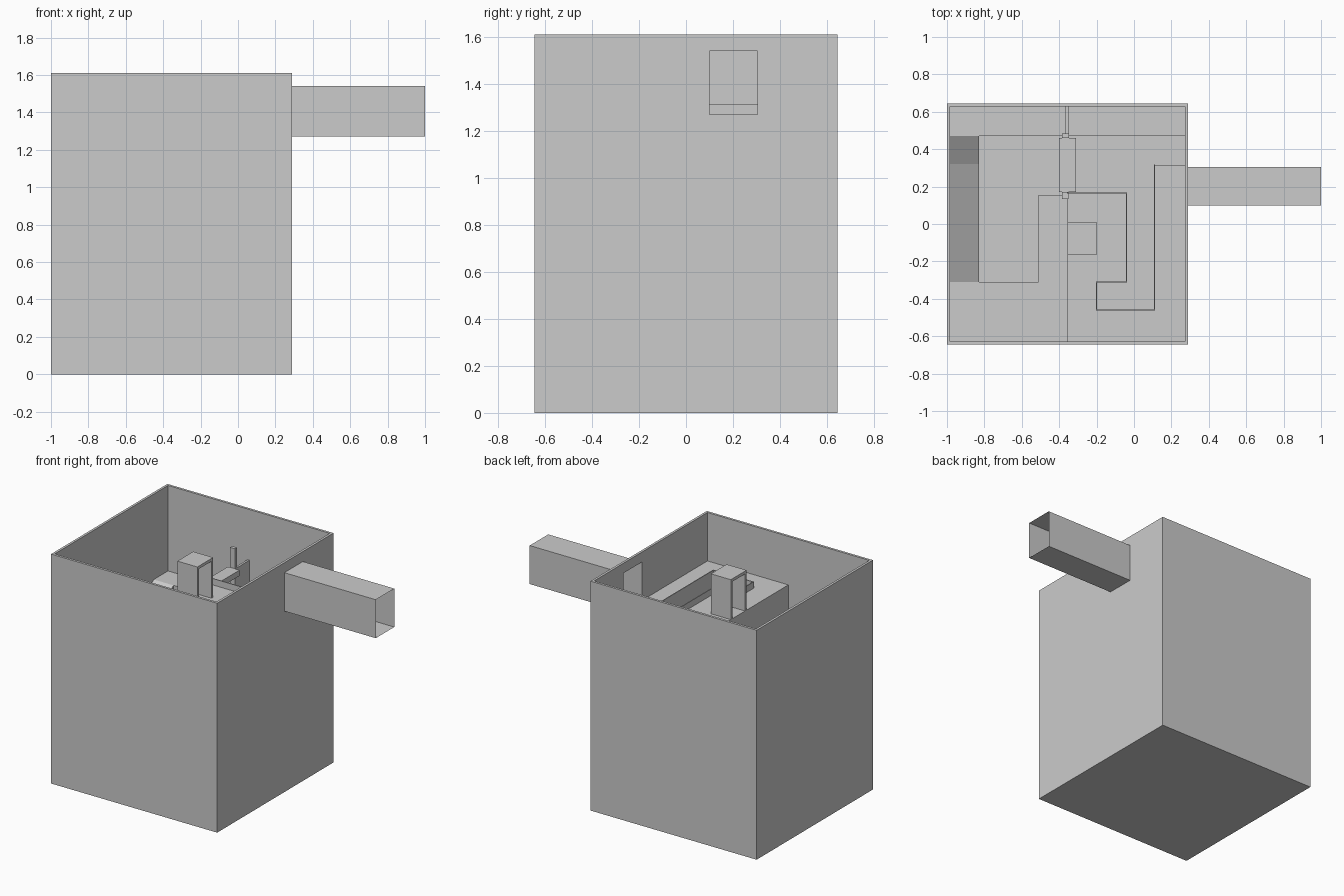
import bpy, bmesh

if "Cube" in bpy.data.objects:
    bpy.data.objects.remove(bpy.data.objects["Cube"])

X0, X1, Y, H, T = -1.0, 0.29, 0.645, 1.61, 0.017   # outer shell and wall thickness
IX0, IX1, IY = X0 + T, X1 - T, Y - T               # inside of the shell
FLOOR, LOW, BACK, HIGH = 0.02, 0.62, 1.01, 1.27    # level heights


def mesh_object(name, bm, recalc=True):
    if recalc:
        bmesh.ops.recalc_face_normals(bm, faces=bm.faces)
    me = bpy.data.meshes.new(name)
    bm.to_mesh(me)
    bm.free()
    ob = bpy.data.objects.new(name, me)
    bpy.context.collection.objects.link(ob)
    return ob


def box(name, x, y, z):
    bm = bmesh.new()
    bmesh.ops.create_cube(bm, size=1)
    for v in bm.verts:
        v.co = [lo + (c + 0.5) * (hi - lo) for c, (lo, hi) in zip(v.co, (x, y, z))]
    return mesh_object(name, bm)


def cut(ob, cutter):
    m = ob.modifiers.new("cut", 'BOOLEAN')
    m.operation = 'DIFFERENCE'
    m.solver = 'EXACT'
    m.object = cutter
    cutter.hide_render = True
    bpy.context.view_layer.objects.active = ob
    bpy.ops.object.modifier_apply(modifier="cut")
    bpy.data.objects.remove(cutter)


def on_shell(a, b):
    """True when an outline edge lies along the inside of the shell."""
    return any(abs(a[i] - b[i]) < 1e-5 and abs(a[i] - w) < 1e-5
               for i, w in ((0, IX0), (0, IX1), (1, IY), (1, -IY)))


def terrace(name, pts, z):
    """Flat top with cliffs wherever it does not touch the shell (points anticlockwise)."""
    bm = bmesh.new()
    top = [bm.verts.new((x, y, z)) for x, y in pts]
    low = [bm.verts.new((x, y, FLOOR)) for x, y in pts]
    bm.faces.new(top)
    for i in range(len(pts)):
        j = (i + 1) % len(pts)
        if not on_shell(pts[i], pts[j]):
            bm.faces.new((low[i], low[j], top[j], top[i]))
    return mesh_object(name, bm, False)


# outer shell with a doorway to the corridor
shell = box("shell", (X0, X1), (-Y, Y), (0, H))
cut(shell, box("hollow", (IX0, IX1), (-IY, IY), (FLOOR, H + 1)))
cut(shell, box("doorway", (IX1 - 0.1, X1 + 0.1), (0.1, 0.305), (HIGH, 1.54)))

# open-ended corridor
bm = bmesh.new()
rings = [[bm.verts.new((x, y, z)) for y, z in
          ((0.1, HIGH), (0.305, HIGH), (0.305, 1.54), (0.1, 1.54))] for x in (X1, 1.0)]
for i in range(4):
    j = (i + 1) % 4
    bm.faces.new((rings[0][j], rings[0][i], rings[1][i], rings[1][j]))
mesh_object("corridor", bm)

# terraces
trench = [(0.11, 0.315), (0.11, -0.46), (-0.2, -0.46), (-0.2, -0.31),
          (-0.04, -0.31), (-0.04, 0.165), (-0.355, 0.165)]
terrace("high_terrace", [(-0.355, -IY), (IX1, -IY), (IX1, 0.315)] + trench, HIGH)
terrace("low_terrace", [(IX0, -IY), (-0.355, -IY), (-0.355, 0.155), (-0.51, 0.155),
                        (-0.51, -0.31), (IX0, -0.31)], LOW)
terrace("back_terrace", [(IX0, 0.47), (IX1, 0.47), (IX1, IY), (IX0, IY)], BACK)

# thin parapet along the trench
W = 0.003
for (ax, ay), (bx, by) in zip(trench, trench[1:]):
    box("parapet", (min(ax, bx) - W, max(ax, bx) + W),
        (min(ay, by) - W, max(ay, by) + W), (HIGH, 1.315))

# two-slope ramp from the low terrace to the back terrace
bm = bmesh.new()
prof = [(-0.31, LOW), (0.32, 0.91), (0.47, BACK)]
for (ya, za), (yb, zb) in zip(prof, prof[1:]):
    v = [bm.verts.new(p) for p in ((IX0, ya, za), (-0.83, ya, za), (-0.83, yb, zb),
                                   (IX0, yb, zb), (-0.83, ya, FLOOR), (-0.83, yb, FLOOR))]
    bm.faces.new(v[:4])
    bm.faces.new((v[1], v[4], v[5], v[2]))
mesh_object("ramp", bm, False)

# gatehouse with a passage along x
gate = box("gatehouse", (-0.355, -0.2), (-0.165, 0.01), (HIGH, 1.55))
cut(gate, box("passage", (-0.5, 0), (-0.148, -0.007), (HIGH - 0.1, 1.53)))

# bridge, its posts and the dividing wall behind it
box("bridge", (-0.4, -0.31), (0.17, 0.46), (1.22, 1.26))
box("near_post", (-0.385, -0.35), (0.135, 0.17), (1.19, 1.29))
box("far_post", (-0.385, -0.347), (0.46, 0.483), (BACK, 1.4))
box("dividing_wall", (-0.365, -0.35), (0.483, IY), (BACK, 1.255))
